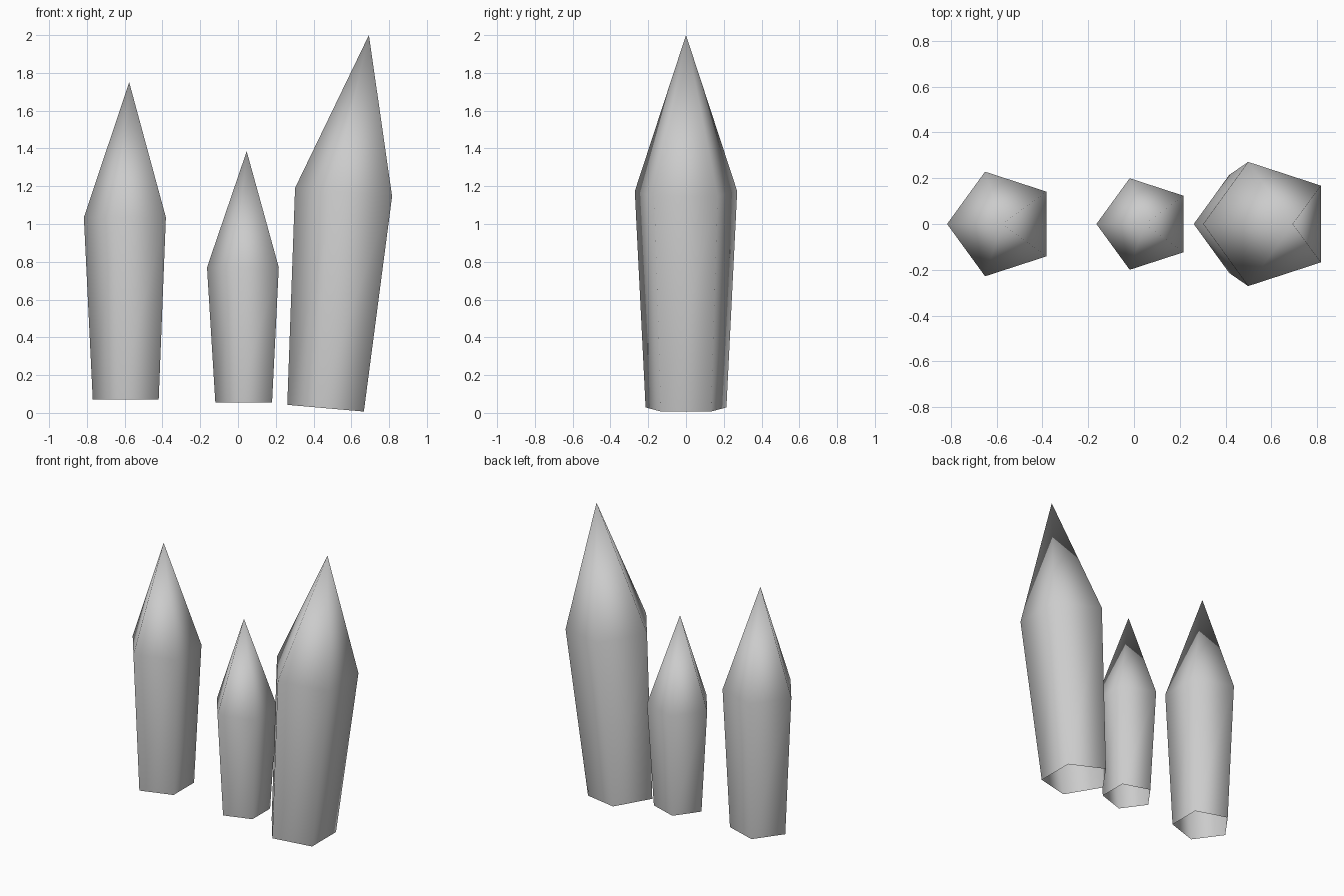
import bpy
import bmesh
from math import radians
from mathutils import Matrix, Vector

cube = bpy.data.objects.get("Cube")
if cube:
    bpy.data.objects.remove(cube, do_unlink=True)

SIDES = 5

# One plain grey for all the crystals
GREY = (0.6, 0.6, 0.6, 1.0)
stone = bpy.data.materials.new("crystal_grey")
stone.use_nodes = True
stone.diffuse_color = GREY
stone.node_tree.nodes["Principled BSDF"].inputs["Base Color"].default_value = GREY


def ring(bm, center, radius, tilt):
    """Five-sided ring with one corner towards -x, tilted about y."""
    turn = Matrix.Rotation(tilt, 4, 'Y') @ Matrix.Rotation(radians(180), 4, 'Z')
    place = Matrix.Translation(center) @ turn
    step = radians(360 / SIDES)
    return [bm.verts.new(place @ (Matrix.Rotation(i * step, 4, 'Z') @ Vector((radius, 0, 0))))
            for i in range(SIDES)]


def crystal(name, base, base_radius, shoulder, shoulder_radius, tip, tilt=0.0):
    """Flared shaft, open underneath, closed by a pointed top; points are (x, z)."""
    bm = bmesh.new()
    low = ring(bm, (base[0], 0, base[1]), base_radius, tilt)
    high = ring(bm, (shoulder[0], 0, shoulder[1]), shoulder_radius, tilt)
    point = bm.verts.new((tip[0], 0, tip[1]))
    for i in range(SIDES):
        j = (i + 1) % SIDES
        bm.faces.new((low[i], low[j], high[j], high[i]))
        bm.faces.new((high[i], high[j], point))
    for face in bm.faces:
        face.smooth = True
    mesh = bpy.data.meshes.new(name)
    bm.to_mesh(mesh)
    bm.free()
    mesh.materials.append(stone)
    obj = bpy.data.objects.new(name, mesh)
    bpy.context.collection.objects.link(obj)
    return obj


# Upright crystals
crystal("medium_crystal", (-0.576, 0.07), 0.193, (-0.576, 1.035), 0.24, (-0.576, 1.75))
crystal("small_crystal", (0.046, 0.055), 0.166, (0.046, 0.77), 0.21, (0.046, 1.385))

# Tall crystal leaning to its left
crystal("tall_crystal", (0.485, 0.023), 0.225, (0.586, 1.166), 0.285, (0.693, 2.0),
        tilt=radians(5))
